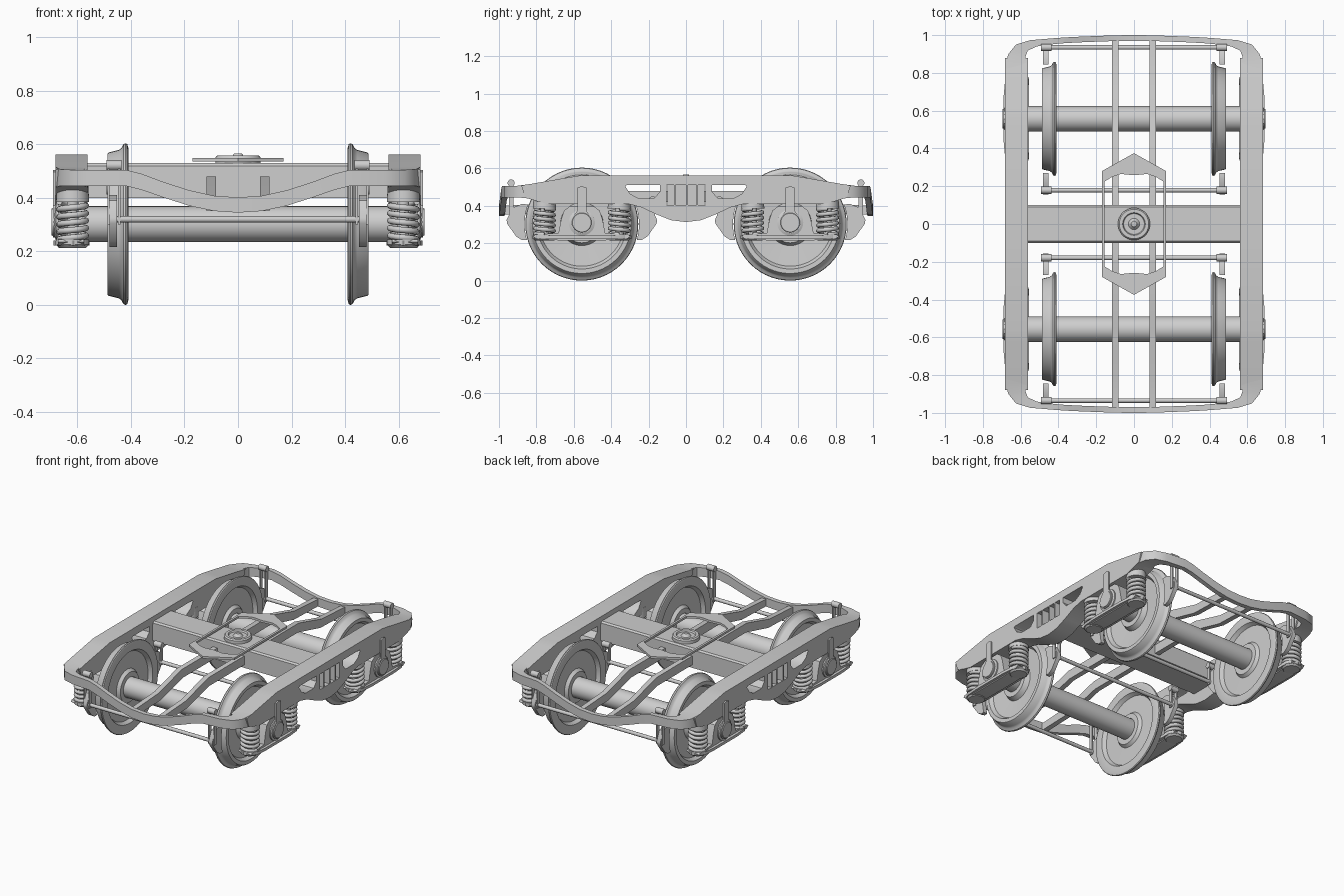
import bpy, bmesh, math
from mathutils import Matrix

if "Cube" in bpy.data.objects:
    bpy.data.objects.remove(bpy.data.objects["Cube"])

grey = bpy.data.materials.new("plain_grey")
grey.diffuse_color = (0.62, 0.62, 0.62, 1)
grey.use_nodes = True
grey.node_tree.nodes["Principled BSDF"].inputs["Base Color"].default_value = grey.diffuse_color

AY, AZ = 0.557, 0.302          # axle position


def finish(name, bm, mirror, angle=35):
    bmesh.ops.remove_doubles(bm, verts=bm.verts, dist=0.0002)
    bmesh.ops.recalc_face_normals(bm, faces=bm.faces)
    me = bpy.data.meshes.new(name)
    bm.to_mesh(me)
    bm.free()
    me.materials.clear()
    me.materials.append(grey)
    me.shade_smooth()
    me.set_sharp_from_angle(angle=math.radians(angle))
    ob = bpy.data.objects.new(name, me)
    bpy.context.collection.objects.link(ob)
    if mirror:
        m = ob.modifiers.new("mirror", 'MIRROR')
        m.use_axis = ('x' in mirror, 'y' in mirror, False)
    return ob


def curve_bm(cu):
    """Evaluate a curve into a bmesh."""
    ob = bpy.data.objects.new("temp", cu)
    bpy.context.collection.objects.link(ob)
    dg = bpy.context.evaluated_depsgraph_get()
    me = bpy.data.meshes.new_from_object(ob.evaluated_get(dg))
    bm = bmesh.new()
    bm.from_mesh(me)
    for f in bm.faces:
        f.material_index = 0
    bpy.data.objects.remove(ob)
    bpy.data.meshes.remove(me)
    return bm


def prism(name, loops, axis, lo, hi, mirror=""):
    """Flat outline (with holes) extruded along x (points y,z) or z (points x,y)."""
    cu = bpy.data.curves.new(name, 'CURVE')
    cu.dimensions, cu.fill_mode, cu.extrude = '2D', 'BOTH', (hi - lo) / 2
    for pts in loops:
        sp = cu.splines.new('POLY')
        sp.points.add(len(pts) - 1)
        for p, (u, v) in zip(sp.points, pts):
            p.co = (u, v, 0, 1)
        sp.use_cyclic_u = True
    bm = curve_bm(cu)
    mid = (lo + hi) / 2
    if axis == 'x':
        bm.transform(Matrix(((0, 0, 1, mid), (1, 0, 0, 0), (0, 1, 0, 0), (0, 0, 0, 1))))
    else:
        bm.transform(Matrix.Translation((0, 0, mid)))
    return finish(name, bm, mirror)


def lathe(name, prof, axis, a, b, mirror="", n=32, closed=False):
    """Revolve (position, radius) points around an x or z axis through a, b."""
    bm = bmesh.new()
    rings = []
    for t, r in prof:
        ring = []
        for i in range(n):
            c, s = math.cos(2 * math.pi * i / n) * r, math.sin(2 * math.pi * i / n) * r
            ring.append(bm.verts.new((t, a + c, b + s) if axis == 'x' else (a + c, b + s, t)))
        rings.append(ring)
    pairs = list(zip(rings, rings[1:])) + ([(rings[-1], rings[0])] if closed else [])
    for p, q in pairs:
        for i in range(n):
            j = (i + 1) % n
            bm.faces.new((p[i], p[j], q[j], q[i]))
    return finish(name, bm, mirror)


def rod(name, axis, lo, hi, r, a, b, mirror="", n=24):
    return lathe(name, [(lo, 0), (lo, r), (hi, r), (hi, 0)], axis, a, b, mirror, n)


def sym(half):
    """Mirror a half outline across the first coordinate."""
    return half + [(-u, v) for u, v in reversed(half) if abs(u) > 1e-6]


def shift(pts, d):
    return [(u + d, v) for u, v in pts]


# Side frames: fish-belly plates with openings
outline = sym([(0, .563), (.56, .563), (.62, .553), (.80, .522), (.88, .507), (.86, .445),
               (.80, .425), (.74, .41), (.31, .41), (.24, .392), (.16, .355), (.08, .323), (0, .313)])
slot = [(.325, .505), (.315, .512), (.14, .512), (.14, .475), (.17, .44), (.255, .44), (.30, .465)]
panel = [(.065, .51), (.105, .51), (.105, .405), (.065, .405)]
prism("side_frame", [outline, slot, [(-u, v) for u, v in slot], panel,
                     [(-u, v) for u, v in panel],
                     [(-.055, .51), (0, .51), (0, .405), (-.055, .405)],
                     [(.01, .51), (.055, .51), (.055, .405), (.01, .405)]], 'x', .562, .682, "x")

# End beams: lofted round the corner and dipping at the middle
stations = [(.682, .80, .562, .80, .427, .521), (.680, .85, .565, .84, .44, .514),
            (.665, .90, .575, .885, .445, .507), (.625, .95, .562, .918, .445, .505),
            (.55, .973, .515, .94, .445, .505), (.42, .984, .42, .953, .445, .505),
            (.36, .988, .36, .958, .43, .49), (.28, .992, .28, .962, .402, .46),
            (.18, .996, .18, .966, .370, .428), (.09, .999, .09, .969, .351, .408),
            (0, 1, 0, .97, .345, .402)]
bm = bmesh.new()
rings = [[bm.verts.new(c) for c in ((ox, oy, zb), (ox, oy, zt), (ix, iy, zt), (ix, iy, zb))]
         for ox, oy, ix, iy, zb, zt in stations]
for p, q in zip(rings, rings[1:]):
    for i in range(4):
        j = (i + 1) % 4
        bm.faces.new((p[i], p[j], q[j], q[i]))
finish("end_beam", bm, "xy")

# Bolster, long beams, centre plate and pivot
prism("bolster", [sym([(0, .53), (.09, .53), (.1, .52), (.1, .40), (0, .40)])], 'x', -.57, .57)
prism("long_beam", [sym([(0, .48), (.48, .48), (.72, .415), (.975, .40), (.975, .352),
                         (.71, .36), (.47, .42), (0, .42)])], 'x', .083, .117, "x")
plate = [(0, .375), (.17, .28), (.17, -.28), (0, -.375)]
hole = [(0, .258), (.07, .265), (.115, .25), (.155, .225),
        (.155, -.225), (.115, -.25), (.07, -.265), (0, -.258)]
prism("centre_plate", [sym(plate), sym(hole)], 'z', .536, .55)
lathe("pivot", [(.52, .085), (.55, .085), (.558, .078), (.558, .06), (.548, .055), (.548, .03),
                (.556, .022), (.566, .015), (.566, 0)], 'z', 0, 0)

# Axles and wheels
rod("axle", 'x', -.60, .60, .067, AY, AZ, "y", 32)
wheel = [(.43, .06), (.415, .068), (.415, .10), (.435, .115), (.437, .225), (.413, .24),
         (.41, .285), (.414, .299), (.42, .302), (.428, .299), (.436, .284), (.446, .277),
         (.483, .268), (.487, .264), (.487, .24), (.463, .225), (.455, .115), (.487, .10),
         (.487, .068), (.47, .06)]
lathe("wheel", wheel, 'x', AY, AZ, "xy", 56, True)

# Axle boxes with wings carrying the springs
box = sym([(0, .40), (.06, .40), (.095, .375), (.11, .33), (.125, .255), (.25, .245),
           (.26, .235), (.24, .222), (.12, .215), (0, .215)])
prism("axle_box", [shift(box, AY)], 'x', .575, .672, "xy")
leaf = [(.555, 0), (.555, .20), (.575, .245), (.617, .265), (.66, .245), (.682, .21), (.69, .12), (.69, 0)]
leaf = leaf + [(u, -v) for u, v in reversed(leaf[1:-1])]
prism("spring_tray", [[(u, v + AY) for u, v in leaf]], 'z', .222, .24, "xy")
lathe("journal_cover", [(.66, .07), (.68, .07), (.686, .055), (.697, .05), (.697, 0)],
      'x', AY, .31, "xy")

# Hanger plate outside each axle box
arc = [(.058 * math.sin(t), .31 - .058 * math.cos(t))
       for t in [math.pi * k / 10 for k in range(8)]]
prism("box_hanger", [shift(sym([(0, .252)] + arc[1:] + [(.024, .372), (.024, .497), (0, .505)]), AY)],
      'x', .682, .692, "xy")

# Coil springs and cups either side of the axle
for side in (-1, 1):
    cy = AY + side * .2
    cu = bpy.data.curves.new("coil", 'CURVE')
    cu.dimensions, cu.bevel_depth, cu.bevel_resolution, cu.use_fill_caps = '3D', .0115, 2, True
    sp = cu.splines.new('POLY')
    turns, per = 5, 20
    sp.points.add(turns * per)
    for i, p in enumerate(sp.points):
        t = 2 * math.pi * i / per
        p.co = (.618 + .05 * math.cos(t), cy + .05 * math.sin(t), .245 + .14 * i / (turns * per), 1)
    finish("coil_spring", curve_bm(cu), "xy", 60)
    rod("spring_core", 'z', .23, .40, .022, .618, cy, "xy", 16)
    lathe("spring_top_cup", [(.385, 0), (.385, .062), (.45, .058), (.45, 0)], 'z', .618, cy, "xy")
    lathe("spring_bottom_cup", [(.213, 0), (.213, .05), (.225, .062), (.245, .062), (.245, 0)],
          'z', .618, cy, "xy")

    # Brake shoe, its hanger straps, lug and cross rod
    shoe = [(.306 * math.cos(t), AZ + .306 * math.sin(t))
            for t in [math.radians(-16 + 6 * k) for k in range(7)]]
    shoe += [(.32, .41), (.37, .39), (.402, .325), (.40, .305), (.35, .235), (.32, .217)]
    prism("brake_shoe", [[(AY + side * u, v) for u, v in shoe]], 'x', .453, .481, "xy")
    by = AY + side * .378
    top = .53 if side > 0 else .44
    for x in (.444, .484):
        prism("brake_strap", [[(by - .012, .30), (by + .012, .30), (by + .012, top), (by - .012, top)]],
              'x', x - .004, x + .004, "xy")
    rod("brake_lug", 'x', .436, .492, .019, by, top - .008, "xy", 16)
    rod("brake_rod", 'x', -.485, .485, .012, by, .32, "y", 12)
